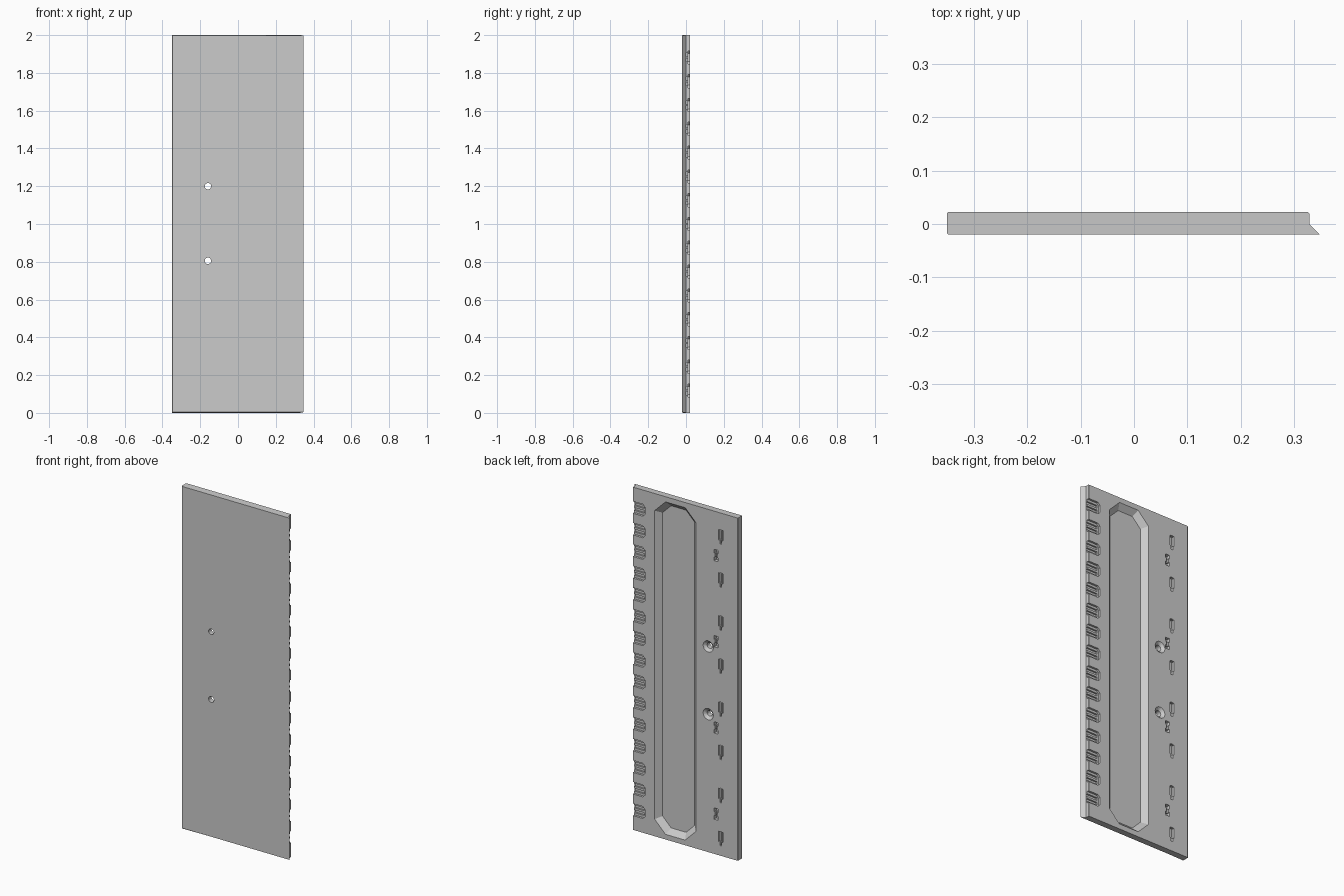
import bpy
import bmesh
import math

cube = bpy.data.objects.get("Cube")
if cube:
    bpy.data.objects.remove(cube, do_unlink=True)

BACK = 0.022
FRONT = -0.02

grey = bpy.data.materials.new("plain grey")
grey.use_nodes = True
color = (0.6, 0.6, 0.6, 1)
grey.diffuse_color = color
grey.node_tree.nodes["Principled BSDF"].inputs["Base Color"].default_value = color


def loft(bm, lower, upper):
    """Closed solid between two matching rings of points."""
    a = [bm.verts.new(p) for p in lower]
    b = [bm.verts.new(p) for p in upper]
    n = len(a)
    faces = [bm.faces.new(a), bm.faces.new(b)]
    for i in range(n):
        faces.append(bm.faces.new((a[i], a[(i + 1) % n], b[(i + 1) % n], b[i])))
    bmesh.ops.recalc_face_normals(bm, faces=faces)


def octagon(x0, x1, z0, z1, c):
    """Rectangle with cut corners, in x and z."""
    return [(x0 + c, z0), (x1 - c, z0), (x1, z0 + c), (x1, z1 - c),
            (x1 - c, z1), (x0 + c, z1), (x0, z1 - c), (x0, z0 + c)]


def circle(x, z, r, n=20):
    return [(x + r * math.cos(math.tau * i / n), z + r * math.sin(math.tau * i / n))
            for i in range(n)]


def pocket(bm, floor, mouth, y_floor, y_mouth):
    """Prism running through the panel thickness."""
    loft(bm, [(x, y_floor, z) for x, z in floor], [(x, y_mouth, z) for x, z in mouth])


def rect(x, z, w, h):
    return [(x - w / 2, z - h / 2), (x + w / 2, z - h / 2),
            (x + w / 2, z + h / 2), (x - w / 2, z + h / 2)]


def make_object(name, bm):
    mesh = bpy.data.meshes.new(name)
    bm.to_mesh(mesh)
    bm.free()
    mesh.materials.append(grey)
    obj = bpy.data.objects.new(name, mesh)
    bpy.context.collection.objects.link(obj)
    return obj


# Panel with an angled lip along its left edge and eased front ends
bm = bmesh.new()
profile = [(-0.347, FRONT), (0.348, FRONT), (0.328, 0), (0.328, BACK - 0.002),
           (0.326, BACK), (-0.348, BACK), (-0.35, BACK - 0.002), (-0.35, FRONT + 0.003)]
loft(bm, [(x, y, 0) for x, y in profile], [(x, y, 2) for x, y in profile])
for v in bm.verts:
    if v.co.y == min(w.co.y for w in bm.verts):
        v.co.z += 0.004 if v.co.z < 1 else -0.002
panel = make_object("door_panel", bm)

shallow = bmesh.new()
deep = bmesh.new()
OUT = BACK + 0.01

# Long recess with sloping walls
D = 0.03
pocket(shallow, octagon(-0.08 + D, 0.187 - D, 0.03 + D, 1.97 - D, 0.055),
       octagon(-0.09, 0.197, 0.02, 1.98, 0.075), BACK - D, OUT)

# Stepped notches along the lipped edge
for i in range(15):
    z = 0.118 + 0.126 * i
    outer = octagon(0.25, 0.37, z - 0.035, z + 0.035, 0.014)
    pocket(shallow, outer, outer, BACK - 0.012, OUT)
    for offset in (-0.014, 0.014):
        slot = rect(0.31, z + offset, 0.1, 0.016)
        pocket(deep, slot, slot, 0.0005, OUT)

# Countersunk screw holes
for z in (0.805, 1.2):
    pocket(shallow, circle(-0.159, z, 0.017), circle(-0.159, z, 0.04), BACK - 0.014, BACK + 0.006)
    pocket(deep, circle(-0.159, z, 0.017), circle(-0.159, z, 0.017), -0.05, 0.05)

# Tall slots with a narrow deeper tail
for i in range(8):
    z = 0.1 + 0.2515 * i
    wide = rect(-0.24, z + 0.01, 0.028, 0.06)
    tail = rect(-0.24, z, 0.012, 0.084)
    pocket(shallow, wide, wide, BACK - 0.014, OUT)
    pocket(deep, tail, tail, BACK - 0.026, OUT)

# Paired small pockets
for i in range(4):
    z = 0.235 + 0.503 * i
    for offset in (-0.022, 0.022):
        small = rect(-0.21, z + offset, 0.026, 0.022)
        pocket(shallow, small, small, BACK - 0.02, OUT)
    link = rect(-0.21, z, 0.014, 0.05)
    pocket(deep, link, link, BACK - 0.012, OUT)

# Carve the panel, then drop the cutters
bpy.context.view_layer.objects.active = panel
for name, cutter_mesh in (("shallow_cutter", shallow), ("deep_cutter", deep)):
    cutter = make_object(name, cutter_mesh)
    cutter.hide_render = True
    mod = panel.modifiers.new(name, "BOOLEAN")
    mod.operation = "DIFFERENCE"
    mod.solver = "EXACT"
    mod.object = cutter
    bpy.ops.object.modifier_apply(modifier=mod.name)
    bpy.data.objects.remove(cutter, do_unlink=True)
